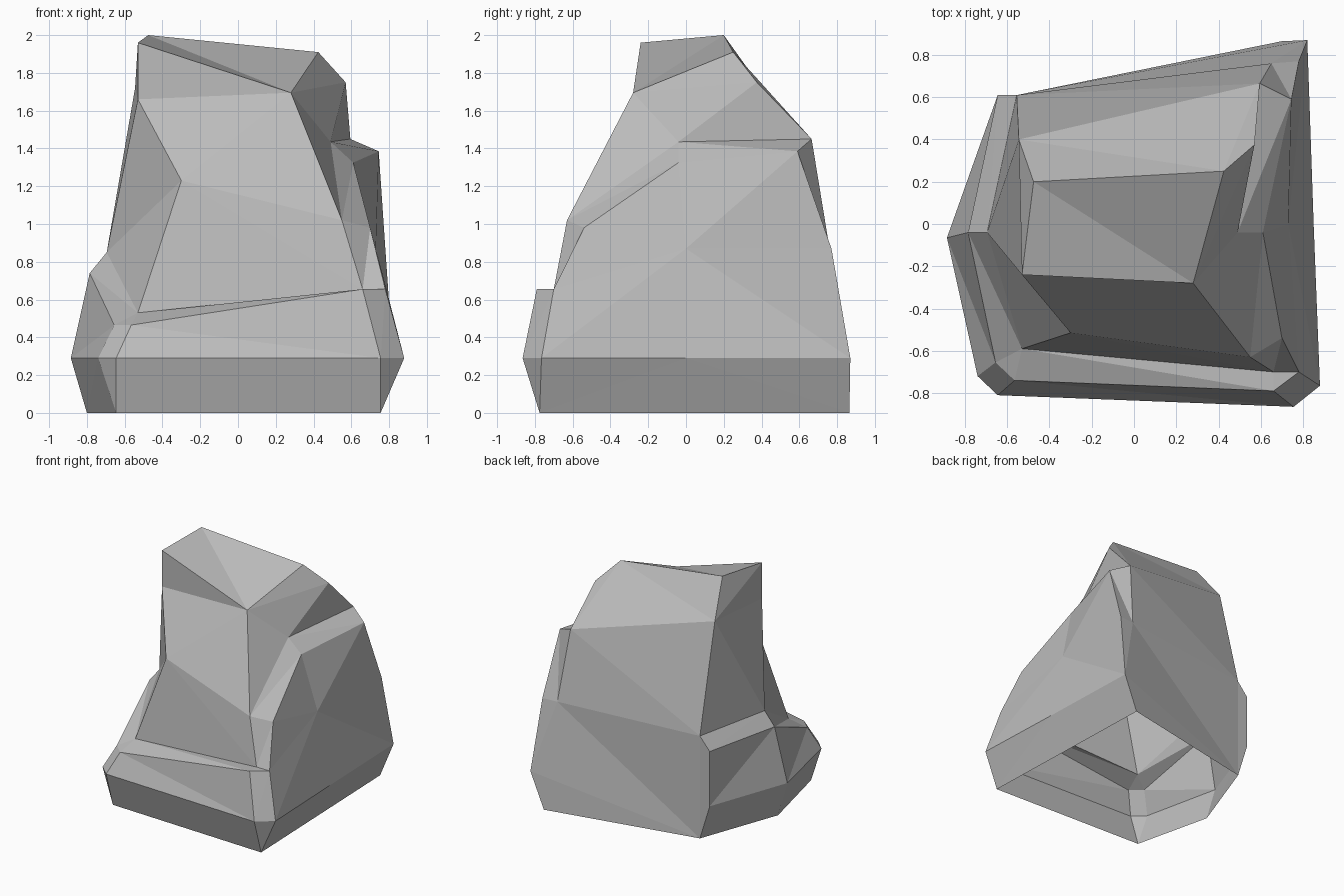
import bpy
import bmesh

default_cube = bpy.data.objects.get("Cube")
if default_cube:
    bpy.data.objects.remove(default_cube, do_unlink=True)

bm = bmesh.new()
corner = {}


def add_corners(letters, points, height=None):
    """Add one level of the rock; every corner is known by a letter."""
    for letter, point in zip(letters, points):
        position = point if height is None else (*point, height)
        corner[letter] = bm.verts.new(position)


def add_face(letters):
    """Fill a face between corners, skipping repeats and empty faces."""
    unique = list(dict.fromkeys(letters))
    if len(unique) > 2:
        bm.faces.new([corner[letter] for letter in unique])


def bridge(lower, upper):
    """Join two chains of corners; a repeated corner makes a triangle."""
    for i in range(len(lower) - 1):
        add_face(lower[i] + lower[i + 1] + upper[i + 1] + upper[i])


# Foot on the ground and the wider rim above it
add_corners("abcde", [(.755, -.775), (.70, .865), (-.555, .61),
                      (-.80, -.065), (-.645, -.72)], height=0)
add_corners("fgRhijkl", [(.755, -.865), (.88, -.765), (.85, 0), (.82, .87),
                         (-.645, .61), (-.885, -.065), (-.74, -.72),
                         (-.645, -.81)], height=.29)

# Outer edge of the ledge, climbing over the right slab
add_corners("mnopqrstuv", [
    (.66, -.79, .655), (.78, -.70, .655), (.70, -.54, .98),
    (.61, -.04, 1.325), (.745, .59, 1.385), (.78, .77, .87),
    (-.645, .61, .745), (-.785, -.04, .74), (-.655, -.655, .465),
    (-.565, -.74, .465)])

# Hollow in the middle of the right slab
add_corners("Q", [(.73, 0, .87)])

# Inner edge of the ledge, where the tall block starts
add_corners("ABCDEFGH", [
    (.66, -.70, .655), (.55, -.63, 1.02), (.49, -.04, 1.435),
    (.595, .665, 1.45), (.65, .76, .87), (-.555, .61, .85),
    (-.695, -.04, .85), (-.53, -.59, .53)])

# Front bulge and crown of the tall block
add_corners("IJKLMNOP", [
    (-.30, -.515, 1.23), (-.53, -.24, 1.66), (.28, -.28, 1.695),
    (.57, .375, 1.75), (.425, .25, 1.91), (-.475, .20, 2),
    (-.53, -.24, 1.96), (-.545, .40, 1.72)])

# Foot to rim, rim to ledge, across the ledge, then up the tall block
bridge("aabbccdeea", "fgRhcijklf")
bridge("cijklfg", "Fstuvmn")
bridge("stuvmnopqr", "FGHHAABCDE")
bridge("EFGHABBCD", "DPJIIBKLD")

# Right slab wall, fanned around its hollow
slab_edge = "gRhrqponn"
for start, end in zip(slab_edge, slab_edge[1:] + "g"):
    add_face(start + end + "Q")

# Back wall, front bulge, crown and back slope
for letters in ("cFE cEh hEr "
                "IBKJ JKO JOP ONP "
                "KLM KMN KNO "
                "DPM PNM LDM").split():
    add_face(letters)

bmesh.ops.triangulate(bm, faces=bm.faces[:], quad_method="SHORT_EDGE")
mesh = bpy.data.meshes.new("rock")
bm.to_mesh(mesh)
bm.free()

# Plain grey stone
stone = bpy.data.materials.new("grey_stone")
stone.use_nodes = True
grey = (.5, .5, .5, 1)
stone.diffuse_color = grey
stone.node_tree.nodes["Principled BSDF"].inputs["Base Color"].default_value = grey
mesh.materials.append(stone)

rock = bpy.data.objects.new("rock", mesh)
bpy.context.collection.objects.link(rock)
